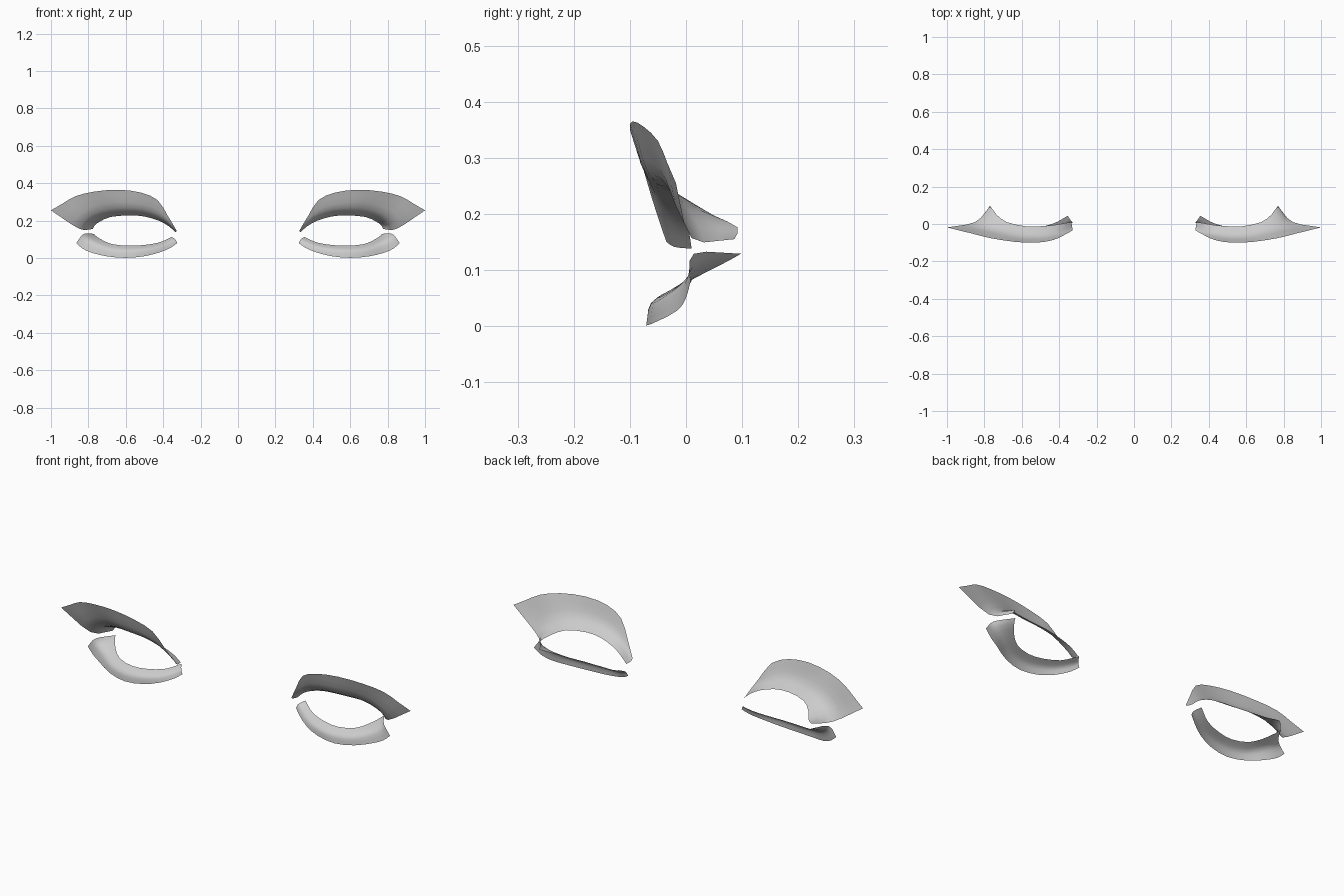
import bpy
from mathutils import Vector

# Each lid is three rails (skin edge, crease, rim edge) run from the inner to the outer eye corner
UPPER = [
    [(.33, -.035, .15), (.375, -.06, .225), (.43, -.085, .31), (.52, -.1, .35), (.64, -.095, .365),
     (.77, -.075, .355), (.87, -.05, .33), (.94, -.033, .29), (1, -.018, .255)],
    [(.33, -.02, .141), (.375, -.04, .19), (.43, -.055, .235), (.51, -.068, .263), (.61, -.066, .27),
     (.70, -.045, .263), (.78, -.025, .235), (.83, -.005, .19), (.85, .01, .157)],
    [(.335, .01, .138), (.37, .005, .17), (.425, -.005, .2), (.5, -.012, .222), (.58, -.012, .228),
     (.68, .01, .22), (.735, .05, .197), (.765, .092, .176), (.777, .086, .155)],
]
LOWER = [
    [(.325, .01, .08), (.36, -.01, .055), (.42, -.04, .03), (.5, -.063, .01), (.6, -.071, .001),
     (.7, -.05, .009), (.78, -.015, .028), (.83, 0, .05), (.865, .008, .08)],
    [(.335, .015, .1), (.375, -.005, .078), (.43, -.035, .058), (.51, -.058, .045), (.6, -.062, .04),
     (.69, -.045, .048), (.76, -.008, .075), (.81, .012, .105), (.825, .014, .129)],
    [(.355, .044, .113), (.385, .026, .098), (.43, .003, .081), (.51, -.018, .069), (.59, -.025, .066),
     (.67, -.006, .074), (.72, .03, .093), (.757, .075, .116), (.77, .098, .129)],
]


def refine(points, steps):
    """Smooth curve through the points."""
    p = [Vector(q) for q in points]
    p = [2 * p[0] - p[1]] + p + [2 * p[-1] - p[-2]]
    out = []
    for a, b, c, d in zip(p, p[1:], p[2:], p[3:]):
        for i in range(steps):
            t = i / steps
            out.append(b + (c - a) * t / 2 + (a - 2.5 * b + 2 * c - d / 2) * t * t
                       + (1.5 * (b - c) + (d - a) / 2) * t ** 3)
    return out + [p[-2]]


def make_lid(name, rails, side):
    # Loft across the rails, mirrored by side
    rows = [refine(section, 3) for section in zip(*[refine(r, 2) for r in rails])]
    n = len(rows[0])
    verts = [(v.x * side, v.y, v.z) for row in rows for v in row]
    faces = []
    for i in range(len(rows) - 1):
        for j in range(n - 1):
            k = i * n + j
            f = (k, k + 1, k + n + 1, k + n)
            faces.append(f if (side > 0) == (rails is UPPER) else f[::-1])
    mesh = bpy.data.meshes.new(name)
    mesh.from_pydata(verts, [], faces)
    mesh.polygons.foreach_set("use_smooth", [True] * len(faces))
    obj = bpy.data.objects.new(name, mesh)
    bpy.context.collection.objects.link(obj)


for label, side in (("left", 1), ("right", -1)):
    make_lid("upper_eyelid_" + label, UPPER, side)
    make_lid("lower_eyelid_" + label, LOWER, side)
